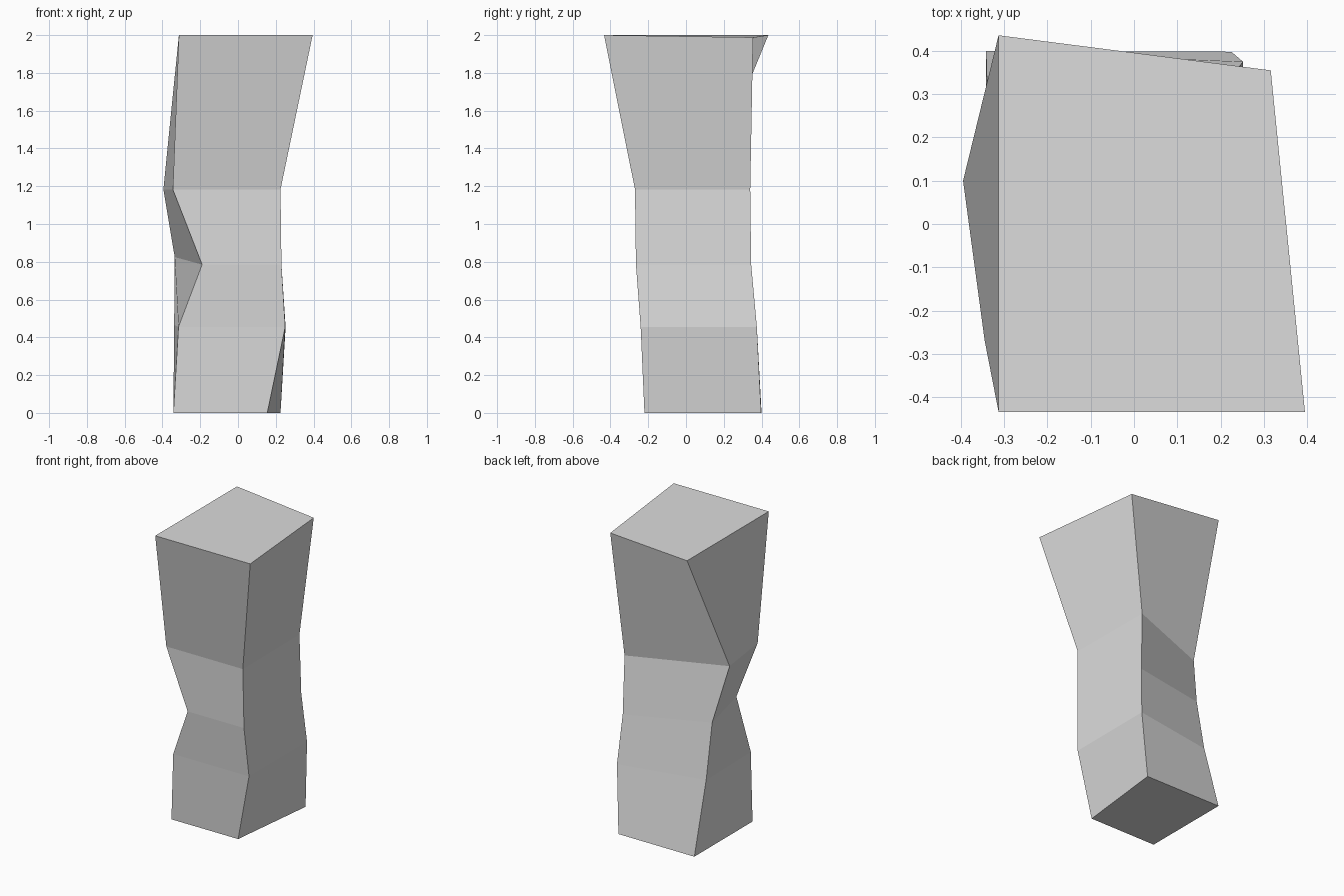
import bpy
import bmesh

default_cube = bpy.data.objects.get("Cube")
if default_cube is not None:
    bpy.data.objects.remove(default_cube, do_unlink=True)


def make_material(name, colour):
    material = bpy.data.materials.new(name)
    material.use_nodes = True
    material.diffuse_color = colour
    material.node_tree.nodes["Principled BSDF"].inputs["Base Color"].default_value = colour
    return material


def loft(name, sections, material):
    """Skin a stack of four-cornered sections into a closed, flat-shaded block."""
    mesh = bpy.data.meshes.new(name)
    bm = bmesh.new()
    rings = []
    for height, corners in sections:
        # A corner may carry its own height; otherwise it uses the section's
        rings.append([bm.verts.new((c[0], c[1], c[2] if len(c) > 2 else height))
                      for c in corners])

    # Side walls; the first corner decides which way each twisted quad folds
    for lower, upper in zip(rings, rings[1:]):
        for i in range(len(lower)):
            j = (i + 1) % len(lower)
            bm.faces.new((lower[j], upper[j], upper[i], lower[i]))

    # Bottom and top caps
    bm.faces.new(list(reversed(rings[0])))
    bm.faces.new(rings[-1])

    bm.to_mesh(mesh)
    bm.free()
    mesh.materials.append(material)
    pillar = bpy.data.objects.new(name, mesh)
    bpy.context.collection.objects.link(pillar)
    return pillar


# Section corners run front -x, front +x, back +x, back -x
foot = (0.0, [(-.342, -.22), (.155, -.22), (.225, .398), (-.342, .4)])
shin = (.455, [(-.315, -.24), (.25, -.24), (.252, .375), (-.338, .268, .465)])
waist = (.785, [(-.19, -.265), (.23, -.265), (.23, .345), (-.335, .2, .825)])
neck = (1.183, [(-.345, -.27), (.225, -.27), (.22, .34), (-.395, .1)])
crown = (2.0, [(-.313, -.434), (.395, -.434), (.316, .355, 1.988), (-.313, .436)])

stone = make_material("light_grey", (.715, .715, .715, 1))
loft("twisted_pillar", [foot, shin, waist, neck, crown], stone)
